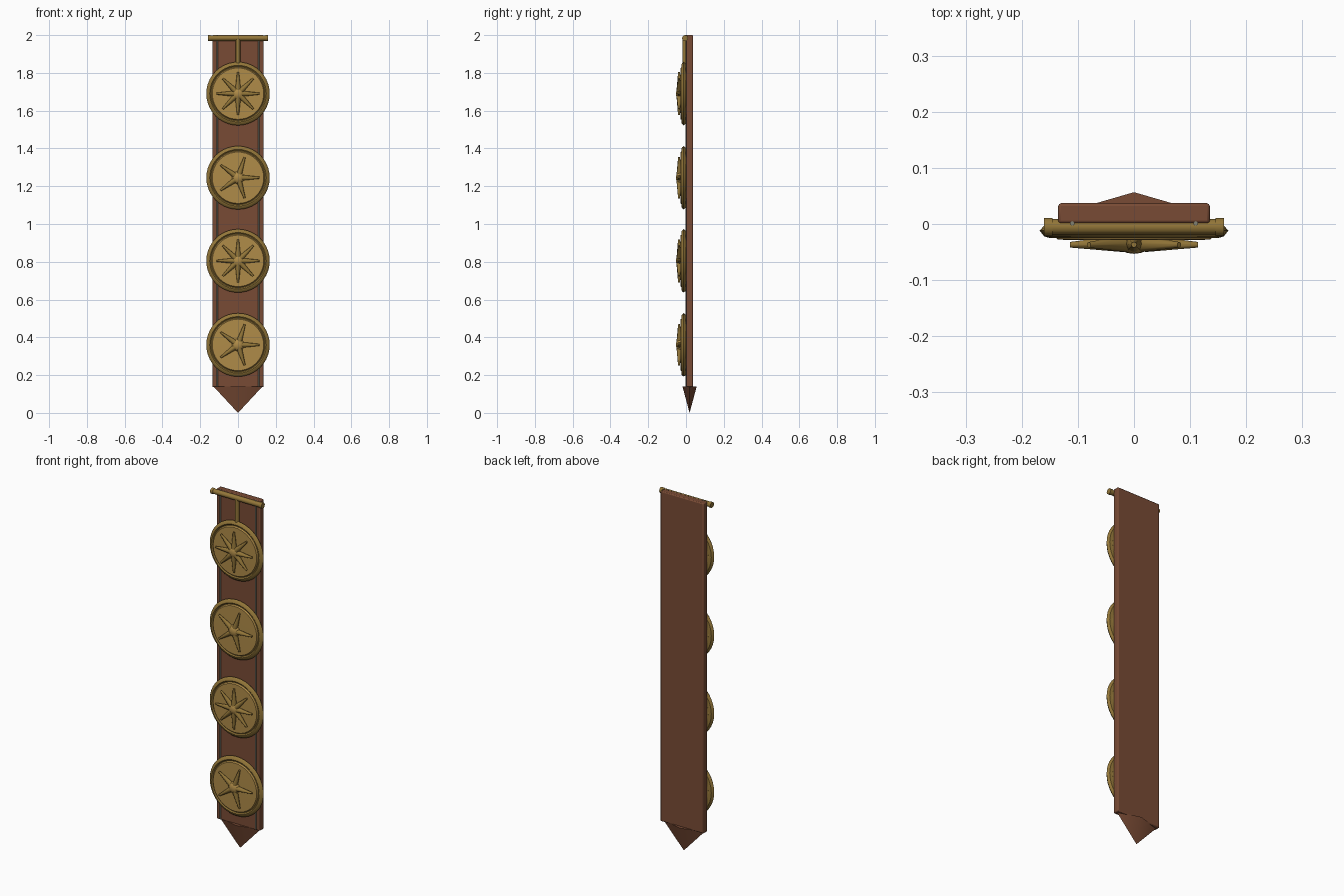
import bpy, bmesh, math
from mathutils import Matrix, Vector

old = bpy.data.objects.get("Cube")
if old:
    bpy.data.objects.remove(old, do_unlink=True)


def material(name, rgb):
    m = bpy.data.materials.new(name)
    m.use_nodes = True
    colour = (*rgb, 1)
    m.diffuse_color = colour
    m.node_tree.nodes["Principled BSDF"].inputs["Base Color"].default_value = colour
    return m


leather = material("brown leather", (0.19, 0.07, 0.035))
gold = material("light bronze", (0.43, 0.26, 0.065))
bronze = material("dark bronze", (0.29, 0.18, 0.04))
thread = material("grey thread", (0.22, 0.22, 0.17))


def finish(bm, name, mat, angle=35):
    bmesh.ops.recalc_face_normals(bm, faces=bm.faces)
    mesh = bpy.data.meshes.new(name)
    bm.to_mesh(mesh)
    bm.free()
    mesh.materials.append(mat)
    ob = bpy.data.objects.new(name, mesh)
    bpy.context.collection.objects.link(ob)
    bpy.ops.object.select_all(action="DESELECT")
    ob.select_set(True)
    bpy.context.view_layer.objects.active = ob
    bpy.ops.object.shade_smooth_by_angle(angle=math.radians(angle))
    return ob


def add_rod(bm, start, end, r1, r2, sides=12):
    a, b = Vector(start), Vector(end)
    turn = (b - a).to_track_quat("Z", "Y").to_matrix().to_4x4()
    bmesh.ops.create_cone(bm, cap_ends=True, segments=sides, radius1=r1, radius2=r2,
                          depth=(b - a).length, matrix=Matrix.Translation((a + b) / 2) @ turn)


def rod(name, start, end, radius, mat):
    bm = bmesh.new()
    add_rod(bm, start, end, radius, radius)
    return finish(bm, name, mat)


def lathe(name, profile, z, mat, steps=40):
    # Spin a (radius, depth) profile around the front-back axis
    bm = bmesh.new()
    verts = [bm.verts.new((r, y, z)) for r, y in profile]
    edges = [bm.edges.new(pair) for pair in zip(verts, verts[1:])]
    bmesh.ops.spin(bm, geom=verts + edges, cent=(0, 0, z), axis=(0, 1, 0),
                   angle=math.tau, steps=steps)
    bmesh.ops.remove_doubles(bm, verts=bm.verts, dist=0.0001)
    return finish(bm, name, mat)


# Leather strap with softened edges
bm = bmesh.new()
bmesh.ops.create_cube(bm, size=1, matrix=Matrix.Translation((0, 0.019, 1.068))
                      @ Matrix.Diagonal((0.27, 0.036, 1.864, 1)))
strap = finish(bm, "strap", leather)
bevel = strap.modifiers.new("soft edges", "BEVEL")
bevel.width = 0.005
bevel.segments = 2

# Pointed tip: flattened four-sided cone
bm = bmesh.new()
bmesh.ops.create_cone(bm, cap_ends=True, segments=4, radius1=0, radius2=0.13, depth=0.14,
                      matrix=Matrix.Translation((0, 0.019, 0.07)) @ Matrix.Diagonal((1, 0.29, 1, 1)))
finish(bm, "strap_tip", leather)

# Edge stitching
for side, x in (("right", -0.11), ("left", 0.11)):
    rod(side + "_stitching", (x, 0.001, 0.14), (x, 0.001, 2), 0.004, thread)

# Crossbar, end knobs and hanger
rod("crossbar", (-0.155, -0.005, 1.984), (0.155, -0.005, 1.984), 0.014, bronze)
for side, s in (("right", -1), ("left", 1)):
    rod(side + "_bar_end", (s * 0.145, -0.005, 1.984), (s * 0.16, -0.005, 1.984), 0.016, bronze)
rod("hanger", (0, -0.007, 1.85), (0, -0.007, 1.98), 0.012, bronze)

# Medallions: rim, face, hub and rays
RIM = [(0.14, 0.002), (0.158, 0), (0.168, -0.012), (0.16, -0.022),
       (0.15, -0.025), (0.144, -0.02), (0.136, -0.02)]
FACE = [(0, 0.002), (0.141, 0.002), (0.141, -0.021), (0.136, -0.028), (0, -0.029)]
for i, (z, count) in enumerate(((1.69, 8), (1.245, 5), (0.805, 8), (0.36, 5)), 1):
    lathe(f"medallion_rim_{i}", RIM, z, bronze)
    lathe(f"medallion_face_{i}", FACE, z, gold)
    bm = bmesh.new()
    bmesh.ops.create_uvsphere(bm, u_segments=16, v_segments=10, radius=0.033,
                              matrix=Matrix.Translation((0, -0.032, z)) @ Matrix.Diagonal((1, 0.64, 1, 1)))
    finish(bm, f"medallion_hub_{i}", gold)
    bm = bmesh.new()
    for k in range(count):
        a = math.tau * k / count
        c, s = math.cos(a), math.sin(a)
        add_rod(bm, (0.02 * c, -0.035, z + 0.02 * s), (0.114 * c, -0.037, z + 0.114 * s), 0.015, 0.005, 8)
    finish(bm, f"medallion_rays_{i}", bronze, 50)
